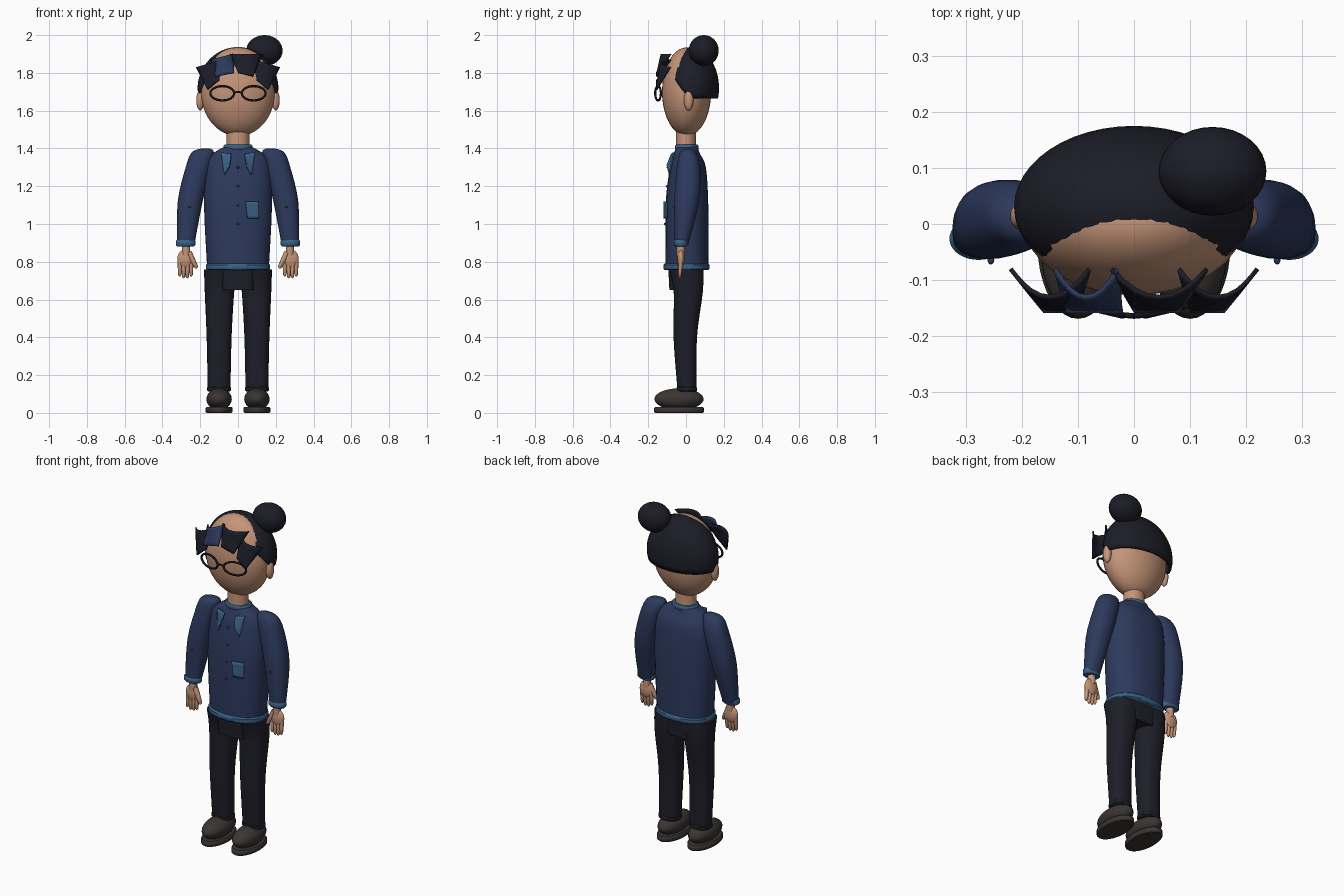
import bpy, bmesh, math
from math import sin, cos, pi
from mathutils import Vector

cube = bpy.data.objects.get("Cube")
if cube:
    bpy.data.objects.remove(cube)


def material(name, *rgb):
    mat = bpy.data.materials.new(name)
    mat.use_nodes = True
    mat.diffuse_color = (*rgb, 1)
    mat.node_tree.nodes["Principled BSDF"].inputs["Base Color"].default_value = (*rgb, 1)
    return mat


SKIN = material("skin", .56, .3, .19)
NAVY = material("navy cloth", .026, .042, .11)
TRIM = material("blue trim", .04, .12, .24)
PANTS = material("dark trousers", .013, .013, .022)
HAIR = material("dark hair", .012, .012, .021)
SHOE = material("brown grey shoe", .042, .036, .033)
FRAME = material("black frame", .008, .008, .009)


def finish(name, bm, mat, thickness=None, offset=0):
    """Turn a bmesh into a smooth shaded object, thickened if asked."""
    bmesh.ops.recalc_face_normals(bm, faces=bm.faces)
    mesh = bpy.data.meshes.new(name)
    bm.to_mesh(mesh)
    bm.free()
    mesh.materials.append(mat)
    obj = bpy.data.objects.new(name, mesh)
    bpy.context.collection.objects.link(obj)
    bpy.ops.object.select_all(action='DESELECT')
    obj.select_set(True)
    bpy.context.view_layer.objects.active = obj
    bpy.ops.object.shade_smooth_by_angle(angle=math.radians(45))
    if thickness:
        solid = obj.modifiers.new("thickness", 'SOLIDIFY')
        solid.thickness = thickness
        solid.offset = offset


def bridge(bm, rows, closed=True):
    count = len(rows[0])
    for low, high in zip(rows, rows[1:]):
        for i in range(count if closed else count - 1):
            j = (i + 1) % count
            bm.faces.new((low[i], low[j], high[j], high[i]))


def smooth_path(stations, steps=4):
    """Pass a smooth curve through stations of any dimension."""
    pts = [Vector(s) for s in stations]
    path = []
    for i in range(len(pts) - 1):
        a, b = pts[i], pts[i + 1]
        before, after = pts[max(i - 1, 0)], pts[min(i + 2, len(pts) - 1)]
        for k in range(steps):
            t = k / steps
            blend = t * t * (3 - 2 * t)
            path.append(a.lerp(b, blend)
                        + (b - before) / 2 * t * (1 - t) ** 2
                        - (after - a) / 2 * t * t * (1 - t))
    return path + [pts[-1]]


def loft(name, stations, mat, power=2, side=1):
    """Rounded sections (x, y, z, half width, half depth) joined and capped."""
    bm = bmesh.new()
    rows = []
    for x, y, z, rx, ry in stations:
        row = []
        for i in range(36):
            c, s = cos(pi * i / 18), sin(pi * i / 18)
            k = (abs(c) ** power + abs(s) ** power) ** (-1 / power)
            row.append(bm.verts.new((side * x + rx * c * k, y + ry * s * k, z)))
        rows.append(row)
    bridge(bm, rows)
    bm.faces.new(rows[0])
    bm.faces.new(rows[-1])
    finish(name, bm, mat)


def band(name, x, y, z, rx, ry, height, mat, power=2):
    """Low ring of trim with softened edges, centred at height z."""
    edge = height / 5
    loft(name, [(x, y, z + k * height / 2, rx - inset, ry - inset) for k, inset in
                ((-1, edge), (-.6, 0), (.6, 0), (1, edge))], mat, power)


def ball(name, centre, size, mat):
    bm = bmesh.new()
    bmesh.ops.create_uvsphere(bm, u_segments=32, v_segments=20, radius=1)
    for v in bm.verts:
        v.co = Vector(centre) + v.co * Vector(size)
    finish(name, bm, mat)


def tube(name, points, radii, mat, cyclic=False):
    curve = bpy.data.curves.new(name, 'CURVE')
    curve.dimensions = '3D'
    curve.bevel_depth = 1
    curve.bevel_resolution = 2
    curve.use_fill_caps = True
    spline = curve.splines.new('POLY')
    spline.points.add(len(points) - 1)
    for point, co, radius in zip(spline.points, points, radii):
        point.co = (*co, 1)
        point.radius = radius
    spline.use_cyclic_u = cyclic
    curve.materials.append(mat)
    bpy.context.collection.objects.link(bpy.data.objects.new(name, curve))


def plate(name, corners, mat, depth):
    """Thin curved plate: corners are (x, z) clockwise, depth(u, v) gives y."""
    tl, tr, br, bl = [Vector(c) for c in corners]
    bm = bmesh.new()
    rows = []
    for j in range(7):
        row = []
        for i in range(9):
            u, v = i / 8, j / 6
            p = tl.lerp(tr, u).lerp(bl.lerp(br, u), v)
            row.append(bm.verts.new((p.x, depth(u, v), p.y)))
        rows.append(row)
    bridge(bm, rows, closed=False)
    finish(name, bm, mat, thickness=.008)


def hair_cap(name, width, depth, height, front, back):
    """Open dome whose lower edge falls from the forehead to the nape."""
    bm = bmesh.new()
    rows = []
    for j in range(1, 13):
        row = []
        for i in range(48):
            a = pi * i / 24
            t = min(1, (sin(a) + 1) / 1.1) ** .8
            edge = front + (back - front) * t * t * (3 - 2 * t)
            phi = math.acos((edge - HAIR_Z) / height) * j / 12
            row.append(bm.verts.new((width * sin(phi) * cos(a),
                                     .03 + depth * sin(phi) * sin(a),
                                     HAIR_Z + height * cos(phi))))
        rows.append(row)
    bridge(bm, rows)
    bm.faces.new(rows[0])
    finish(name, bm, HAIR, thickness=.015, offset=-1)


def fringe_depth(u, v):
    return -.155 + (1 - v) * (.025 + .05 * (2 * u - 1) ** 2)


# Head, neck and hair
HAIR_Z = 1.72
ball("head", (0, .003, 1.7), (.196, .13, .235), SKIN)
loft("neck", [(0, 0, z, .06, .052) for z in (1.36, 1.54)], SKIN)
hair_cap("lower_hair", .214, .145, .21, front=1.83, back=1.665)
hair_cap("upper_hair", .211, .143, .217, front=1.85, back=1.76)
ball("hair_bun", (.14, .094, 1.918), (.096, .079, .082), HAIR)

# Fringe locks
plate("fringe_streak", ((-.14, 1.87), (-.03, 1.9), (-.02, 1.8), (-.12, 1.78)), NAVY, fringe_depth)
plate("fringe_middle", ((-.04, 1.9), (.13, 1.9), (.08, 1.78), (0, 1.8)), HAIR, fringe_depth)

# Jumper body with neckband, hem, pocket and buttons
loft("jumper", smooth_path([(0, .005, .76, .163, .113), (0, .005, 1.1, .18, .113),
                            (0, .01, 1.3, .17, .095), (0, .005, 1.37, .135, .07),
                            (0, .005, 1.41, .07, .055)]), NAVY, power=2.3)
band("neckband", 0, .004, 1.405, .078, .062, .03, TRIM)
band("hem", 0, .003, .773, .17, .122, .035, TRIM, power=2.3)
plate("pocket", ((.04, 1.12), (.11, 1.12), (.11, 1.03), (.05, 1.03)), TRIM,
      lambda u, v: -.116 + .014 * u)
for i in range(4):
    ball(f"button_{i}", (0, -.106 + .005 * i, 1 + i / 10), (.007, .012, .007), NAVY)

# Trouser seat
loft("trouser_seat", [(0, 0, .65, .084, .088), (0, 0, .77, .09, .094)], PANTS, power=6)

# Paired parts
for s, side in ((1, "left"), (-1, "right")):
    plate(side + "_fringe", [(s * x, z) for x, z in
                             ((.08, 1.87), (.22, 1.83), (.16, 1.71), (.1, 1.76))], HAIR, fringe_depth)
    ball(side + "_ear", (s * .2, .014, 1.655), (.021, .025, .054), SKIN)

    # Glasses
    angles = [pi * i / 14 for i in range(28)]
    tube(side + "_rim", [(s * (.083 + .063 * cos(a)), -.148 + .015 * cos(a), 1.692 + .038 * sin(a))
                         for a in angles], [.006] * len(angles), FRAME, cyclic=True)
    tube(side + "_bridge", [(0, -.164, 1.7), (s * .022, -.162, 1.695)], [.005] * 2, FRAME)

    # Collar flap, sleeve and cuff
    plate(side + "_collar_flap", [(s * x, z) for x, z in
                                  ((.035, 1.37), (.09, 1.38), (.07, 1.26), (.045, 1.31))],
          TRIM, lambda u, v: -.076 - .025 * v + .014 * u)
    loft(side + "_sleeve", smooth_path([(.277, -.024, .89, .046, .035), (.253, .004, 1.12, .066, .066),
                                        (.21, .014, 1.3, .067, .063), (.186, .01, 1.38, .058, .042),
                                        (.17, .01, 1.4, .02, .01)]), NAVY, power=2.2, side=s)
    band(side + "_cuff", s * .277, -.026, .9, .052, .038, .036, TRIM)
    for i in range(2):
        ball(f"{side}_sleeve_button_{i}", (s * .255, -.054 - .01 * i, 1.03 + .06 * i),
             (.006, .008, .006), NAVY)

    # Hand with wrist, four fingers and a thumb
    tube(side + "_wrist", [(s * .275, -.027, z) for z in (.9, .83)], [.022] * 2, SKIN)
    ball(side + "_palm", (s * .279, -.027, .815), (.042, .019, .05), SKIN)
    for i in range(4):
        x, tip = .248 + .02 * i, .708 + .01 * abs(i - 1.5)
        tube(f"{side}_finger_{i}", [(s * x, -.027 - .006 * t, .81 + (tip - .81) * t)
                                    for t in (0, .5, .9, 1)], (.012, .011, .009, .004), SKIN)
    thumb = Vector((s * .26, -.03, .85))
    reach = Vector((s * -.042, -.008, -.085))
    tube(side + "_thumb", [thumb + reach * t for t in (0, .5, .9, 1)], (.016, .014, .011, .005), SKIN)

    # Trouser leg with turn-up
    loft(side + "_trouser_leg", smooth_path([(.1, .005, .12, .06, .05), (.1, -.004, .4, .066, .062),
                                             (.098, .012, .64, .078, .077), (.092, .002, .76, .088, .09)]),
         PANTS, power=2.4, side=s)
    band(side + "_turn_up", s * .1, .005, .126, .063, .054, .024, PANTS, power=2.4)

    # Shoe upper and sole
    ball(side + "_shoe", (s * .1, -.037, .073), (.067, .13, .057), SHOE)
    band(side + "_sole", s * .1, -.037, .016, .072, .132, .032, SHOE)
